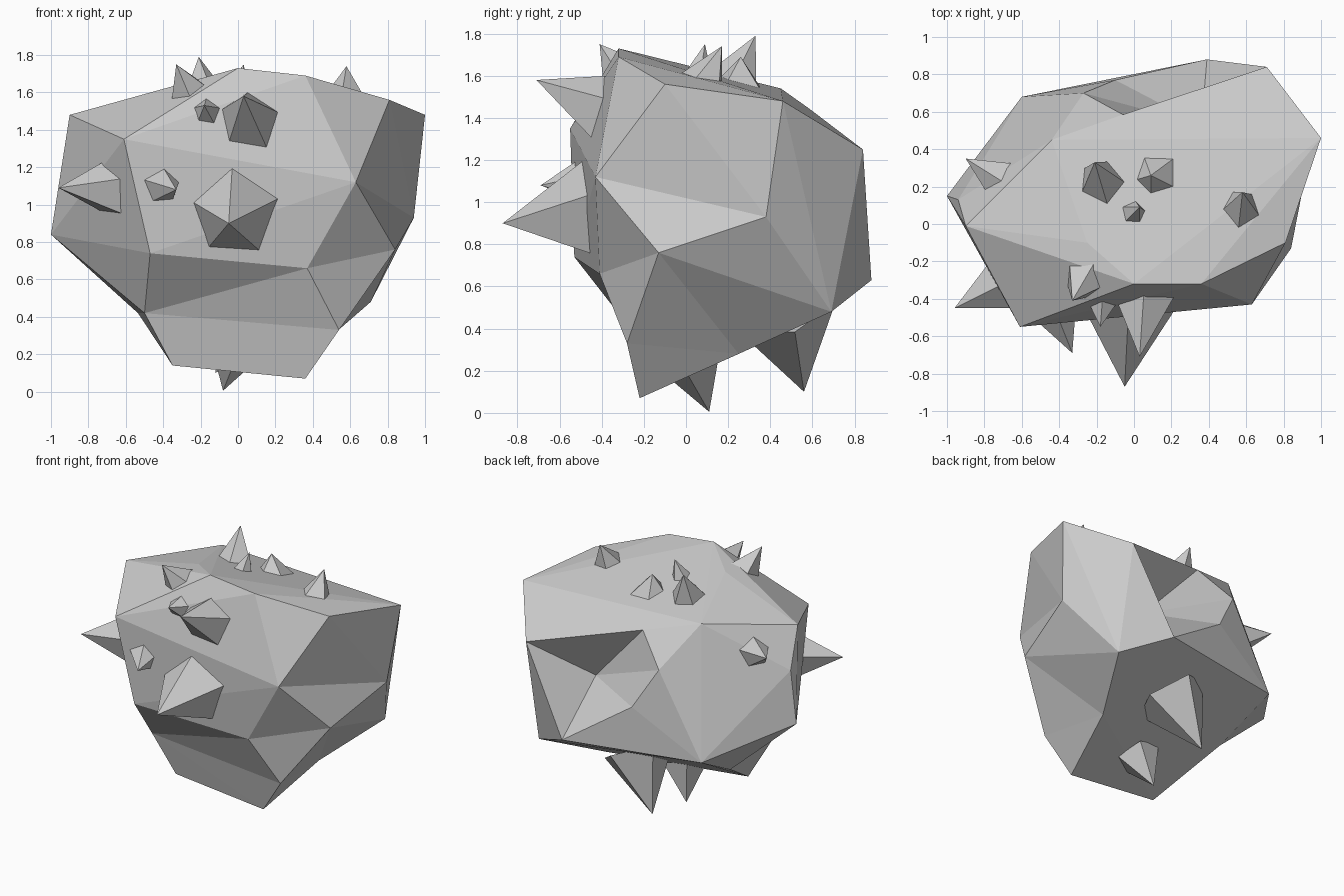
import bpy, bmesh
from mathutils import Vector

if "Cube" in bpy.data.objects:
    bpy.data.objects.remove(bpy.data.objects["Cube"])

# Corner points of the boulder, grouped by letter
CORNERS = {
    "A": (0, -.32, 1.73), "B": (.36, -.32, 1.69), "C": (.81, -.10, 1.56), "D": (1, .46, 1.48),
    "E": (-.61, -.55, 1.35), "F": (.63, -.43, 1.12), "G": (.37, -.41, .66), "H": (-.47, -.53, .74),
    "I": (-.50, -.28, .42), "J": (.54, -.28, .33), "K": (.36, -.22, .07), "L": (-.35, -.22, .14),
    "M": (.71, .69, .48), "N": (-.10, .77, .96), "O": (.94, .38, .93), "P": (.84, -.13, .76),
    "Q": (.71, .84, 1.25), "R": (.39, .88, .63), "S": (-.44, .45, 1.54), "T": (-.90, -.01, 1.48),
    "U": (-.25, -.10, 1.66), "V": (-1, .15, .84), "W": (-.75, -.21, .91), "X": (-.60, .68, .65),
    "Y": (-.27, .70, 1.25), "Z": (-.06, .585, 1.444),
}


def dent(bm, verts, ring, apex):
    """Replace the faces spanned by the ring corners with a fan to the apex
    (a new point, or the letter of an existing corner)."""
    ring = {verts[k] for k in ring}
    region = {f for f in bm.faces if set(f.verts) <= ring}
    if not region:
        return
    rim = [tuple(e.verts) for e in {e for f in region for e in f.edges}
           if sum(g in region for g in e.link_faces) == 1]
    for f in region:
        bm.faces.remove(f)
    tip = verts[apex] if isinstance(apex, str) else bm.verts.new(apex)
    for a, b in rim:
        if tip not in (a, b):
            bm.faces.new((a, b, tip))


def finish(bm, name):
    bmesh.ops.recalc_face_normals(bm, faces=bm.faces[:])
    me = bpy.data.meshes.new(name)
    bm.to_mesh(me)
    bm.free()
    ob = bpy.data.objects.new(name, me)
    bpy.context.collection.objects.link(ob)
    return ob


# Boulder: convex hull with a deep hollow at the back and shallow folds
bm = bmesh.new()
verts = {k: bm.verts.new(p) for k, p in CORNERS.items()}
bmesh.ops.convex_hull(bm, input=bm.verts[:])
dent(bm, verts, "QZYNR", (.36, .53, .98))          # back hollow
dent(bm, verts, "CDFPO", "O")                      # right side
dent(bm, verts, "FGJP", "G")                       # front right edge
dent(bm, verts, "VWHGIJKL", "I")                   # lower front
dent(bm, verts, "JKLMXP", (.48, .25, .28))         # lower right edge
dent(bm, verts, "VLXI", (-.535, .25, .42))         # lower left edge
dent(bm, verts, "TVWSX", (-.94, .13, 1.21))        # left edge
for e in [e for e in bm.edges if not e.link_faces]:
    bm.edges.remove(e)
for v in [v for v in bm.verts if not v.link_faces]:
    bm.verts.remove(v)
finish(bm, "boulder")


# Spikes: five-sided pyramids sunk a little into the surface
def spike(name, base, tip, radius, sink=1.2):
    base, tip = Vector(base), Vector(tip)
    base = tip + (base - tip) * sink
    axis = tip - base
    bm = bmesh.new()
    bmesh.ops.create_cone(bm, cap_ends=True, segments=5, radius1=radius * sink,
                          radius2=0, depth=axis.length)
    bmesh.ops.remove_doubles(bm, verts=bm.verts[:], dist=1e-4)
    ob = finish(bm, name)
    ob.location = (base + tip) / 2
    ob.rotation_mode = 'QUATERNION'
    ob.rotation_quaternion = axis.to_track_quat('Z', 'Y')


# Front and left spikes
spike("front_spike_large", (-.03, -.47, .95), (-.05, -.87, .90), .24)
spike("front_spike_upper", (.05, -.41, 1.45), (.03, -.71, 1.58), .165)
spike("front_spike_tiny", (-.17, -.42, 1.49), (-.18, -.55, 1.53), .085)
spike("front_spike_small", (-.41, -.49, 1.10), (-.33, -.69, 1.08), .11)
spike("left_spike_front", (-.70, -.32, 1.09), (-.96, -.45, 1.09), .15)
spike("left_spike_back", (-.74, .25, 1.33), (-.90, .35, 1.37), .10)
# Top spikes
spike("top_spike_edge", (-.26, -.29, 1.59), (-.33, -.41, 1.75), .12)
spike("top_spike_left", (-.18, .23, 1.58), (-.21, .33, 1.79), .12)
spike("top_spike_middle", (.11, .25, 1.55), (.09, .26, 1.69), .125)
spike("top_spike_tiny", (0, .06, 1.62), (.03, .09, 1.75), .065)
spike("top_spike_right", (.57, .08, 1.56), (.58, .17, 1.74), .115)
# Underside spikes
spike("bottom_spike_small", (-.02, .04, .21), (-.08, .11, .005), .13)
spike("bottom_spike_large", (.04, .48, .42), (-.12, .56, .10), .21)
